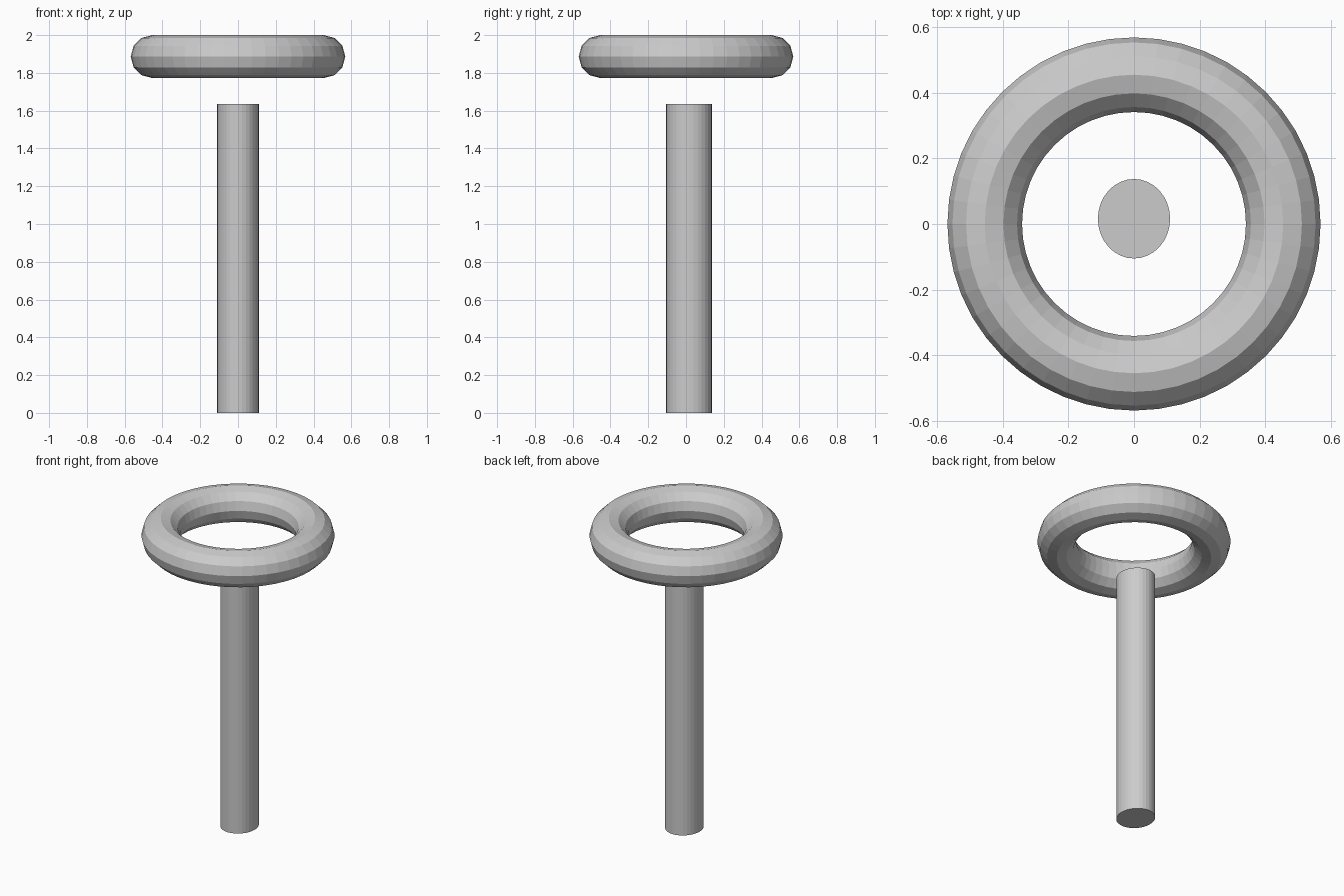
import bpy

if "Cube" in bpy.data.objects:
    bpy.data.objects.remove(bpy.data.objects["Cube"])

# Ring floating above the rod
MAJOR, MINOR = 0.4545, 0.1136
bpy.ops.mesh.primitive_torus_add(
    major_segments=48, minor_segments=12,
    major_radius=MAJOR, minor_radius=MINOR,
    location=(0, 0, 2 - MINOR))
bpy.context.object.name = "ring"

# Slightly oval upright rod, set a little towards the back
ROD_HEIGHT = 1.635
bpy.ops.mesh.primitive_cylinder_add(
    vertices=32, radius=1, depth=ROD_HEIGHT,
    location=(0, 0.016, ROD_HEIGHT / 2))
rod = bpy.context.object
rod.name = "rod"
rod.scale = (0.11, 0.121, 1)
bpy.ops.object.transform_apply(location=False, rotation=False, scale=True)
